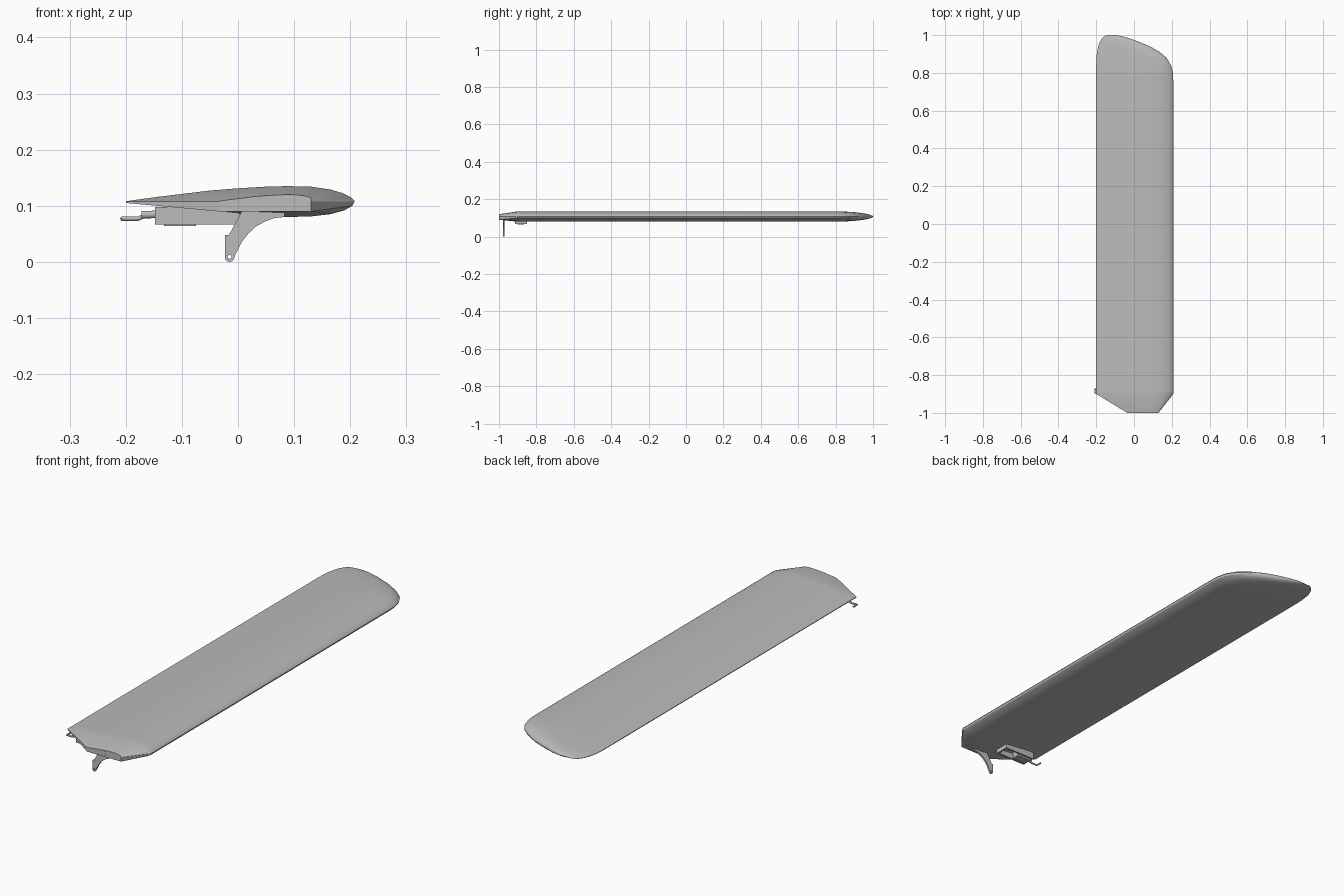
import bpy, bmesh, math

cube = bpy.data.objects.get("Cube")
if cube:
    bpy.data.objects.remove(cube, do_unlink=True)

GREY = (0.5, 0.5, 0.5, 1)
mat = bpy.data.materials.new("plain grey")
mat.use_nodes = True
mat.diffuse_color = GREY
mat.node_tree.nodes["Principled BSDF"].inputs["Base Color"].default_value = GREY


def add_object(name, data):
    obj = bpy.data.objects.new(name, data)
    bpy.context.collection.objects.link(obj)
    data.materials.append(mat)
    return obj


def add_mesh(name, bm):
    bmesh.ops.recalc_face_normals(bm, faces=bm.faces)
    mesh = bpy.data.meshes.new(name)
    bm.to_mesh(mesh)
    bm.free()
    return add_object(name, mesh)


def box(name, low, high):
    bm = bmesh.new()
    bmesh.ops.create_cube(bm, size=1)
    for v in bm.verts:
        for i in range(3):
            v.co[i] = low[i] + (v.co[i] + 0.5) * (high[i] - low[i])
    return add_mesh(name, bm)


def smooth(obj, angle):
    bpy.ops.object.select_all(action='DESELECT')
    obj.select_set(True)
    bpy.context.view_layer.objects.active = obj
    bpy.ops.object.shade_smooth_by_angle(angle=math.radians(angle))


# Aerofoil section (x, z), trailing edge first
TRAIL, LEAD, MID = -0.2, 0.208, 0.107
upper = [(-0.2, 0.108), (-0.15, 0.115), (-0.1, 0.121), (-0.05, 0.127), (0, 0.131),
         (0.05, 0.134), (0.09, 0.135), (0.13, 0.134), (0.165, 0.129), (0.188, 0.122),
         (0.203, 0.114), (0.208, 0.108)]
lower = [(0.204, 0.1), (0.19, 0.092), (0.165, 0.085), (0.13, 0.081), (0.09, 0.08),
         (0.04, 0.082), (0, 0.086), (-0.1, 0.096), (-0.2, 0.105)]


def section(y, left, right, thick):
    ratio = (right - left) / (LEAD - TRAIL)
    return [(left + (x - TRAIL) * ratio, y, MID + (z - MID) * thick)
            for x, z in upper + lower]


def root_section():
    left, right = -0.035, 0.13
    def across(x):
        return left + (right - left) * min(1, 1.06 * (x - TRAIL) / (LEAD - TRAIL))
    return ([(across(x), -1, 0.108 + (z - 0.108) * 0.44) for x, z in upper]
            + [(across(x) if i else right, -1, 0.09) for i, (x, z) in enumerate(lower)])


# Blade lofted from the clipped root to the rounded tip
rows = [root_section()]
for y in (-0.9, -0.88, -0.4, 0.2, 0.76):
    rows.append(section(y, TRAIL, LEAD, 1))
tip = [(0.8, -0.2, 0.206, 1), (0.84, -0.2, 0.196, 0.97), (0.88, -0.199, 0.172, 0.9),
       (0.91, -0.196, 0.137, 0.81), (0.94, -0.19, 0.085, 0.68), (0.965, -0.181, 0.026, 0.53),
       (0.985, -0.168, -0.03, 0.34), (0.996, -0.155, -0.072, 0.17), (1, -0.145, -0.1, 0.04)]
rows += [section(*t) for t in tip]
bm = bmesh.new()
rings = [[bm.verts.new(p) for p in row] for row in rows]
count = len(rings[0])
for a, b in zip(rings, rings[1:]):
    for i in range(count):
        j = (i + 1) % count
        bm.faces.new((a[i], a[j], b[j], b[i]))
bm.faces.new(rings[0])
bm.faces.new(rings[-1])
smooth(add_mesh("blade", bm), 30)

# Mounting pin in the root face
bpy.ops.mesh.primitive_cylinder_add(vertices=24, radius=0.011, depth=0.02,
                                    location=(0.045, -0.991, 0.106),
                                    rotation=(math.pi / 2, 0, 0))
pin = bpy.context.object
pin.name = "root_pin"
pin.data.materials.append(mat)
smooth(pin, 30)


# Control horn, a flat plate with a hole
def closed_spline(curve, points):
    spline = curve.splines.new('POLY')
    spline.points.add(len(points) - 1)
    for p, (x, z) in zip(spline.points, points):
        p.co = (x, z, 0, 1)
    spline.use_cyclic_u = True


def arc(x, z, radius, start, end, steps):
    angles = [math.radians(start + (end - start) * i / steps) for i in range(steps + 1)]
    return [(x + radius * math.cos(a), z + radius * math.sin(a)) for a in angles]


horn = bpy.data.curves.new("control_horn", 'CURVE')
horn.dimensions = '2D'
horn.fill_mode = 'BOTH'
horn.extrude = 0.004
outline = [(0.012, 0.1), (0.083, 0.1), (0.083, 0.08), (0.065, 0.078), (0.048, 0.072),
           (0.032, 0.063), (0.018, 0.05), (0.007, 0.036), (0, 0.022)]
outline += arc(-0.015, 0.0085, 0.0085, 0, -180, 10)
outline += [(-0.0235, 0.048), (-0.016, 0.048)]
closed_spline(horn, outline)
closed_spline(horn, arc(-0.015, 0.009, 0.0035, 0, 345, 15))
horn_object = add_object("control_horn", horn)
horn_object.location.y = -0.975
horn_object.rotation_euler.x = math.pi / 2

# Open actuator housing under the trailing side
x0, x1, y0, y1, z0, z1, wall = -0.148, 0.003, -0.915, -0.85, 0.067, 0.098, 0.008
box("housing_front_wall", (x0, y0, z0), (x1, y0 + wall, z1))
box("housing_back_wall", (x0, y1 - wall, z0), (x1, y1, z1))
box("housing_right_wall", (x0, y0, z0), (x0 + wall, y1, z1))
box("housing_left_wall", (x1 - wall, y0, z0), (x1, y1, z1))
box("actuator_body", (-0.132, -0.9, 0.064), (-0.075, -0.865, z1))


# Actuator shaft and cranked rod
def rod(name, points, radius):
    curve = bpy.data.curves.new(name, 'CURVE')
    curve.dimensions = '3D'
    curve.bevel_depth = radius
    curve.bevel_resolution = 3
    curve.use_fill_caps = True
    spline = curve.splines.new('POLY')
    spline.points.add(len(points) - 1)
    for p, co in zip(spline.points, points):
        p.co = (*co, 1)
    return add_object(name, curve)


rod("actuator_shaft", [(-0.13, -0.895, 0.085), (-0.172, -0.895, 0.084)], 0.007)
rod("cranked_rod", [(-0.165, -0.895, 0.083), (-0.178, -0.895, 0.077),
                    (-0.206, -0.895, 0.077), (-0.206, -0.87, 0.077)], 0.004)
